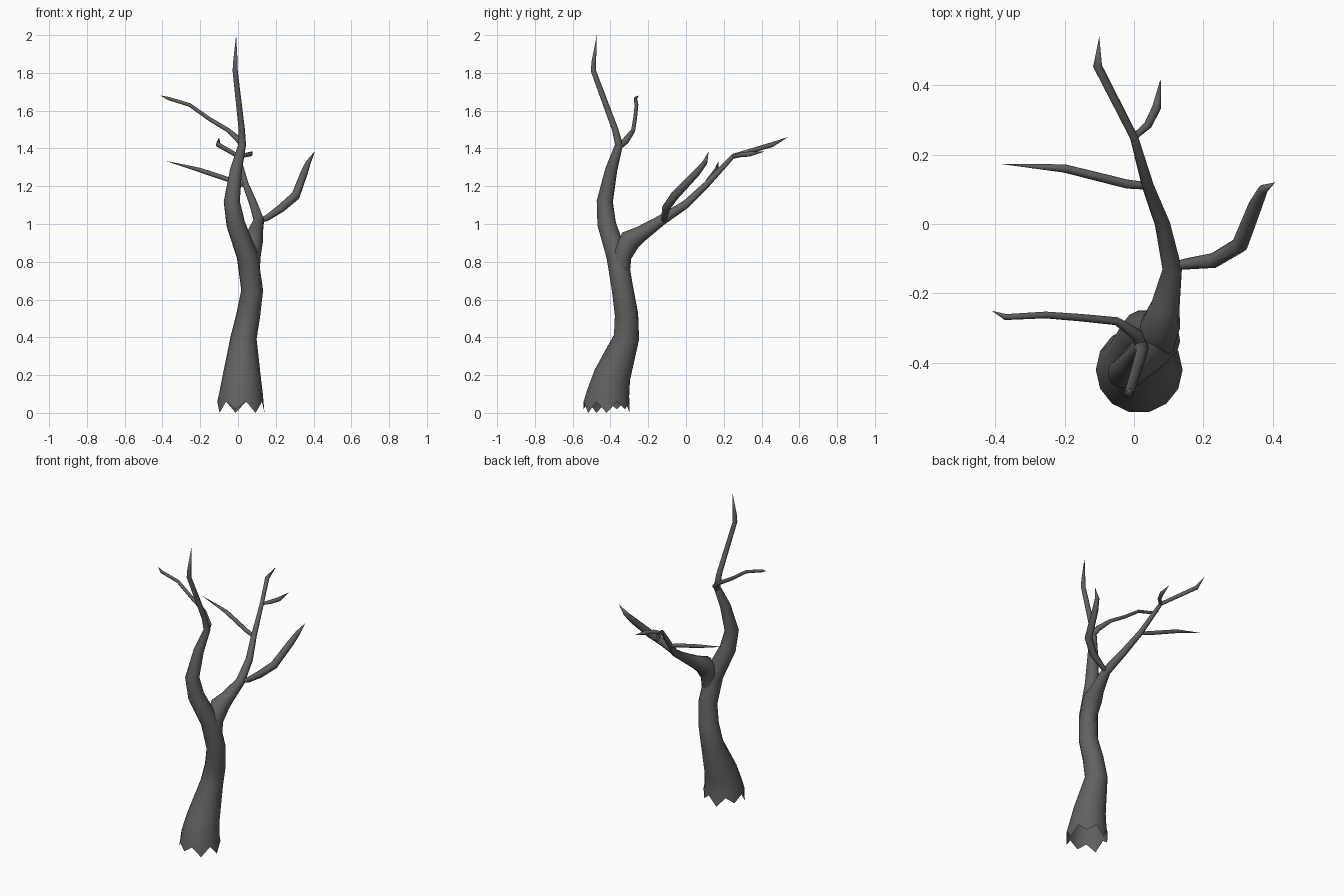
import bpy, bmesh, math
from mathutils import Vector

# Dark grey bark
bark = bpy.data.materials.new("bark")
bark.diffuse_color = (.12, .12, .12, 1)


def limb(name, pts, sides, jagged=False):
    """Tapered tube through (x, y, z, radius) points, ending in a sharp tip."""
    bm = bmesh.new()
    pos = [Vector(p[:3]) for p in pts]
    rings, u = [], Vector((1, 0, 0))
    for i, p in enumerate(pos[:-1]):
        t = (pos[i + 1] - p).normalized()
        if i:
            t = (t + (p - pos[i - 1]).normalized()).normalized()
        elif jagged:
            t = Vector((0, 0, 1))
        if i == 0 and abs(t.x) > 0.8:
            u = Vector((0, 1, 0))
        u = (u - t * u.dot(t)).normalized()
        v = t.cross(u)
        ring = []
        for k in range(sides):
            a = 2 * math.pi * k / sides
            co = p + (u * math.cos(a) + v * math.sin(a)) * pts[i][3]
            if jagged and i == 0:
                co.z = 0.06 if k % 2 else (0.0, 0.02)[k // 2 % 2]
            ring.append(bm.verts.new(co))
        rings.append(ring)
    for a, b in zip(rings, rings[1:]):
        for k in range(sides):
            n = (k + 1) % sides
            bm.faces.new((a[k], a[n], b[n], b[k]))
    tip = bm.verts.new(pos[-1])
    for k in range(sides):
        bm.faces.new((rings[-1][k], rings[-1][(k + 1) % sides], tip))
    for f in bm.faces:
        f.smooth = True
    me = bpy.data.meshes.new(name)
    bm.to_mesh(me)
    bm.free()
    me.materials.append(bark)
    bpy.context.collection.objects.link(bpy.data.objects.new(name, me))


# Trunk with torn, open base, running up to the highest tip
limb("trunk", [
    (.015, -.42, 0, .125), (.016, -.413, .1, .116), (.02, -.39, .2, .1),
    (.03, -.315, .4, .069), (.055, -.315, .52, .063), (.075, -.335, .65, .058),
    (.05, -.365, .83, .057), (-.012, -.42, 1.0, .05), (-.033, -.43, 1.12, .043),
    (-.01, -.395, 1.29, .032), (.022, -.355, 1.42, .021), (.02, -.375, 1.5, .017),
    (-.015, -.49, 1.81, .014), (-.014, -.488, 1.86, .012), (-.01, -.472, 2.0, 0)], 14, True)

# Large fork reaching to the back, rooted inside the trunk
limb("fork_branch", [
    (.068, -.345, .72, .045), (.068, -.34, .83, .052), (.075, -.295, .915, .058),
    (.09, -.235, .95, .042),
    (.11, -.13, 1.02, .028), (.082, 0, 1.105, .022), (.04, .11, 1.21, .017),
    (0, .25, 1.36, .012), (-.105, .455, 1.42, .013), (-.1, .54, 1.46, 0)], 12)

# Side branches
limb("upper_left_branch", [
    (.022, -.365, 1.4, .016), (.01, -.32, 1.44, .018), (-.05, -.28, 1.495, .012),
    (-.15, -.27, 1.555, .011), (-.255, -.262, 1.63, .01), (-.37, -.268, 1.665, .009),
    (-.41, -.25, 1.68, 0)], 8)
limb("right_branch", [
    (.12, -.12, 1.02, .012), (.15, -.115, 1.03, .016), (.23, -.105, 1.085, .022),
    (.305, -.06, 1.15, .024), (.35, .055, 1.27, .02), (.372, .1, 1.325, .014),
    (.407, .12, 1.385, 0)], 8)
limb("middle_left_branch", [
    (.035, .11, 1.205, .011), (-.02, .115, 1.225, .013),
    (-.2, .16, 1.285, .012), (-.385, .173, 1.335, 0)], 8)
limb("back_twig", [
    (0, .25, 1.355, .009), (.04, .285, 1.365, .012),
    (.065, .335, 1.37, .013), (.077, .42, 1.385, 0)], 8)
